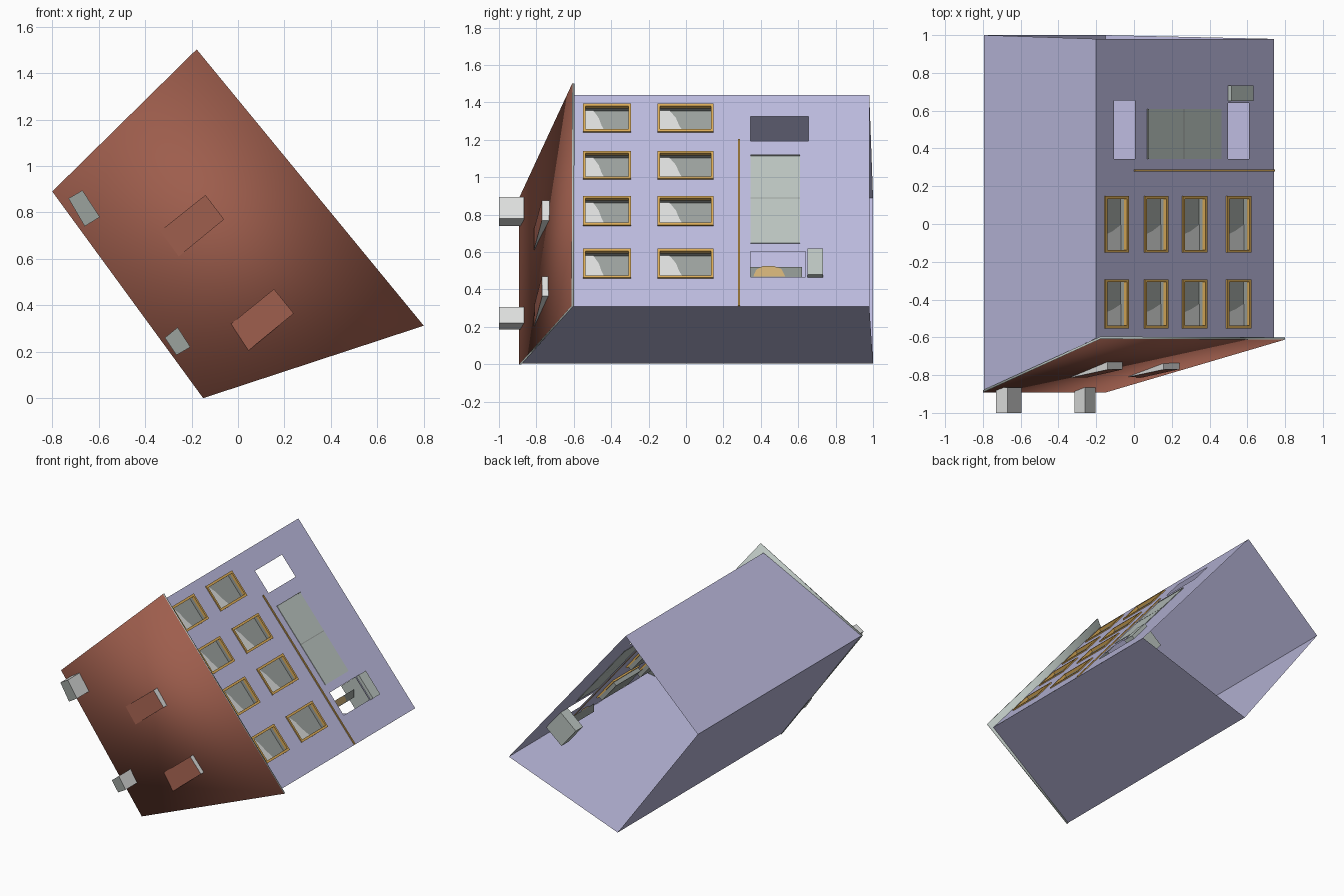
import bpy, bmesh
from mathutils import Vector

if "Cube" in bpy.data.objects:
    bpy.data.objects.remove(bpy.data.objects["Cube"])


def material(name, r, g, b):
    m = bpy.data.materials.new(name)
    m.diffuse_color = (r, g, b, 1)
    m.use_nodes = True
    m.node_tree.nodes["Principled BSDF"].inputs["Base Color"].default_value = m.diffuse_color
    return m


LAVENDER = material("lavender wall", .51, .50, .74)
RED = material("red roof", .34, .11, .073)
GLASS = material("grey glass", .50, .56, .53)
PANE = material("dark pane", .33, .36, .34)
GOLD = material("gold trim", .72, .42, .10)
WHITE = material("pale grey", .72, .73, .72)
TAN = material("tan door", .75, .52, .22)


def mesh_object(name, verts, faces, mats, indices=None, smooth=False):
    me = bpy.data.meshes.new(name)
    me.from_pydata([tuple(v) for v in verts], [], faces)
    for m in mats:
        me.materials.append(m)
    for i, p in enumerate(me.polygons):
        p.use_smooth = smooth
        if indices:
            p.material_index = indices[i]
    ob = bpy.data.objects.new(name, me)
    bpy.context.collection.objects.link(ob)
    bm = bmesh.new()
    bm.from_mesh(me)
    bmesh.ops.recalc_face_normals(bm, faces=bm.faces)
    bm.to_mesh(me)
    bm.free()
    return ob


BOX = [(0, 1, 2, 3), (4, 7, 6, 5), (0, 4, 5, 1), (1, 5, 6, 2), (2, 6, 7, 3), (3, 7, 4, 0)]


# Point on the window wall, d is distance outward
def wall(x, y, d=0.0):
    return Vector((x + .769 * d, y, 1.44 - 1.202 * (x + .2) + .64 * d))


def wall_box(name, x0, x1, y0, y1, d0, d1, mat):
    pts = [wall(x, y, d) for d in (d1, d0)
           for x, y in ((x0, y0), (x1, y0), (x1, y1), (x0, y1))]
    return mesh_object(name, pts, BOX, [mat])


# Height (in y) of the sloping roof over a point in x, z
def roof_y(x, z):
    return -.89 + .323 * (.81 * x + .59 * z + .12)


columns = [(-.15, -.04), (.06, .17), (.26, .375), (.495, .61)]
rows = [(-.545, -.30), (-.145, .14)]
windows = [(a, b, c, d) for a, b in columns for c, d in rows]
doors = [(-.105, .005, .345, .655), (.497, .61, .345, .64)]
holes = windows + doors

# Window wall: a grid of cells with the openings left out
xs = sorted({-.2, .74} | {v for h in holes for v in h[:2]})
ys = sorted({-.61, .98} | {v for h in holes for v in h[2:]})
verts = [wall(x, y) for x in xs for y in ys]
faces = []
n = len(ys)
for i in range(len(xs) - 1):
    for j in range(n - 1):
        cx, cy = (xs[i] + xs[i + 1]) / 2, (ys[j] + ys[j + 1]) / 2
        if not any(h[0] < cx < h[1] and h[2] < cy < h[3] for h in holes):
            faces.append((i * n + j, (i + 1) * n + j, (i + 1) * n + j + 1, i * n + j + 1))
mesh_object("window_wall", verts, faces, [LAVENDER])

# Three plain walls, the base stays open
corners = [(-.2, 1.44, -.605, .98), (-.795, .89, -.885, 1.0),
           (-.15, .004, -.885, 1.0), (.74, .31, -.615, .98)]
pts = [(x, y, z) for x, z, y0, y1 in corners for y in (y0, y1)]
mesh_object("plain_walls", pts, [(0, 1, 3, 2), (2, 3, 5, 4), (4, 5, 7, 6)], [LAVENDER])

# Sloping roof slab, softly shaded, with grey edge and underside
top = [(-.8, -.892, .89), (-.178, -.608, 1.502), (.8, -.612, .312), (-.15, -.892, 0)]
slab = top + [(x, y + .012, z) for x, y, z in top]
mesh_object("roof", slab, BOX, [RED, GLASS], [0, 1, 1, 1, 1, 1], True)

# Dormers: flat wedges with a glazed front
for k, quad in enumerate([[(-.335, .72), (-.14, .875), (-.06, .77), (-.255, .61)],
                          [(-.03, .32), (.155, .47), (.24, .365), (.045, .205)]]):
    lift = (.012, .05, .05, .012)
    up = [(x, roof_y(x, z) - h, z) for (x, z), h in zip(quad, lift)]
    low = [(x, roof_y(x, z), z) for x, z in quad]
    mesh_object("dormer_%d" % (k + 1), up + low, BOX, [RED, WHITE], [0, 1, 1, 1, 1, 1])

# Chimneys with a darker cap
for k, quad in enumerate([[(-.73, .86), (-.67, .895), (-.595, .78), (-.66, .74)],
                          [(-.315, .26), (-.26, .305), (-.205, .22), (-.265, .185)]]):
    pts = [(x, y, z) for y in (-1, -.865) for x, z in quad]
    mesh_object("chimney_%d" % (k + 1), pts, BOX, [WHITE, PANE], [1, 0, 0, 0, 0, 0])

# Windows: recess, pane, curtain and gold frame
for k, (x0, x1, y0, y1) in enumerate(windows):
    tag = "_%d" % (k + 1)
    pts = [wall(x, y, d) for d in (0, -.04)
           for x, y in ((x0, y0), (x1, y0), (x1, y1), (x0, y1))]
    mesh_object("window_recess" + tag, pts, BOX[1:], [PANE])
    w, h = x1 - x0, y1 - y0
    shape = [(0, 0), (1, 0), (1, .5), (.6, .38), (.3, .32), (0, .2)]
    mesh_object("curtain" + tag, [wall(x0 + w * a, y0 + h * b, -.036) for a, b in shape],
                [tuple(range(6))], [WHITE])
    t = .007
    for part, a, b, c, d in (("left", x0 - t, x0 + t / 2, y0 - t, y1 + t),
                             ("right", x1 - t / 2, x1 + t, y0 - t, y1 + t),
                             ("top", x0, x1, y0 - t, y0 + t),
                             ("sill", x0, x1, y1 - t, y1 + t)):
        wall_box("frame_" + part + tag, a, b, c, d, -.012, .008, GOLD)

# Gold band above the ground floor
wall_box("gold_band", .0, .74, .278, .288, -.003, .008, GOLD)

# Shop window panels with a divider
wall_box("shop_pane_left", .073, .259, .345, .61, -.003, .004, GLASS)
wall_box("shop_pane_right", .263, .46, .345, .61, -.003, .004, GLASS)
wall_box("shop_divider", .259, .263, .345, .61, -.003, .005, PANE)
wall_box("shop_edge", .069, .073, .345, .61, -.003, .008, PANE)

# Entrance step running through the wall, and the door leaf inside
wall_box("entrance_step", .497, .613, .65, .732, -.16, .025, GLASS)
leaf = [(.503, y, z) for y, z in ((.36, .47), (.53, .47), (.51, .51), (.47, .525), (.41, .525), (.375, .505))]
mesh_object("door_leaf", leaf, [tuple(range(6))], [TAN])
back = [(.498, y, z) for y, z in ((.345, .46), (.62, .46), (.62, .52), (.345, .52))]
mesh_object("door_panel", back, [(0, 1, 2, 3)], [PANE])
